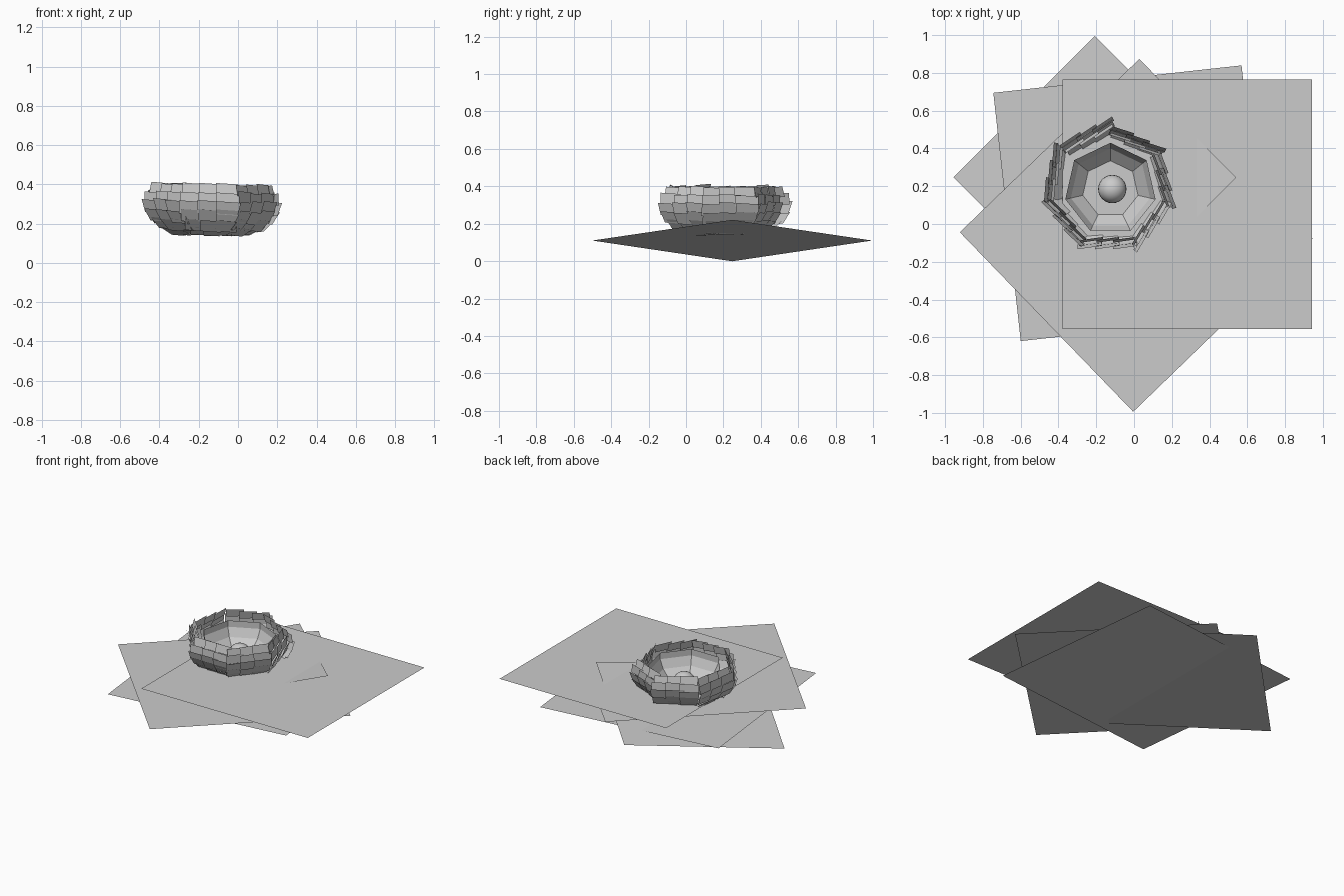
import bpy, bmesh, math, random
from mathutils import Vector

if "Cube" in bpy.data.objects:
    bpy.data.objects.remove(bpy.data.objects["Cube"])

random.seed(4)
CX, CY = -0.125, 0.185
SIDES = 7


def make(name, verts, faces):
    me = bpy.data.meshes.new(name)
    me.from_pydata(verts, [], faces)
    me.update()
    ob = bpy.data.objects.new(name, me)
    bpy.context.collection.objects.link(ob)
    return ob


def square_leaf(name, cx, cy, z, half_diag, angle, slope=0.0):
    """Flat square sheet, optionally sloping up towards +x."""
    vs = []
    for i in range(4):
        a = math.radians(angle) + i * math.pi / 2
        dx, dy = half_diag * math.cos(a), half_diag * math.sin(a)
        vs.append((cx + dx, cy + dy, z + slope * dx))
    return make(name, vs, [(0, 1, 2, 3)])


# Stacked square leaves around the flower
square_leaf("leaf_top", 0.282, 0.105, 0.19, 0.935, 45)
square_leaf("leaf_middle", 0.012, -0.06, 0.167, 0.934, -1.0)
square_leaf("leaf_low", -0.015, 0.11, 0.115, 0.935, 51.3)
square_leaf("leaf_tilted", -0.207, 0.247, 0.11, 0.748, 0, 0.148)

# Faceted inner cup
cup = [(0.07, 0.165), (0.15, 0.19), (0.215, 0.25), (0.245, 0.31), (0.245, 0.355)]
vs, fs = [], []
for r, z in cup:
    for i in range(SIDES):
        a = -math.pi / 2 + (i + 0.5) * 2 * math.pi / SIDES
        vs.append((CX + r * math.cos(a), CY + r * math.sin(a), z))
for k in range(len(cup) - 1):
    for i in range(SIDES):
        j = (i + 1) % SIDES
        fs.append((k * SIDES + i, k * SIDES + j, (k + 1) * SIDES + j, (k + 1) * SIDES + i))
fs.append(tuple(range(SIDES)))
make("inner_cup", vs, fs)

# Overlapping petals: rows of small plates on each side of the flower,
# following a bulging profile and swirling outwards clockwise
profile = [(0.17, 0.145), (0.225, 0.165), (0.265, 0.205), (0.29, 0.25),
           (0.298, 0.30), (0.28, 0.345), (0.25, 0.385)]
vs, fs = [], []
swirl = math.radians(8)
for s in range(SIDES):
    a = -math.pi / 2 + s * 2 * math.pi / SIDES
    out = Vector((math.cos(a), math.sin(a), 0))
    tan = Vector((math.sin(a), -math.cos(a), 0))   # clockwise
    grow = 1.0 + 0.1 * max(0, math.cos(a - math.radians(150)))
    for k in range(len(profile) - 1):
        (r0, z0), (r1, z1) = profile[k], profile[k + 1]
        half = 0.5 * (r0 + r1) * math.tan(math.pi / SIDES)
        n = 3
        w = 2 * half / n
        for c in range(n):
            t0 = -half + c * w
            t1 = t0 + w * 1.35
            jit = random.uniform(-0.006, 0.006)
            b = len(vs)
            for t, r, z in ((t0, r0, z0), (t1, r0, z0), (t1, r1, z1), (t0, r1, z1)):
                # lower edge of each plate tucks in, upper edge flares out
                rr = r * grow * math.cos(math.pi / SIDES) ** 0.3
                rr += (t - t0) * math.tan(swirl) + (0.012 if z == z1 else -0.004)
                zz = z + (0.012 if z == z1 else -0.004) + jit + (t - t0) * 0.05
                p = Vector((CX, CY, 0)) + out * rr + tan * t
                p.z = zz - 0.02 * (p.x - CX)
                vs.append(tuple(p))
            fs.append((b, b + 3, b + 2, b + 1))
make("petals", vs, fs)

# Round seed in the middle
bpy.ops.mesh.primitive_uv_sphere_add(segments=24, ring_count=12, radius=0.075,
                                     location=(-0.115, 0.185, 0.225))
ball = bpy.context.object
ball.name = "seed"
bpy.ops.object.shade_smooth()
